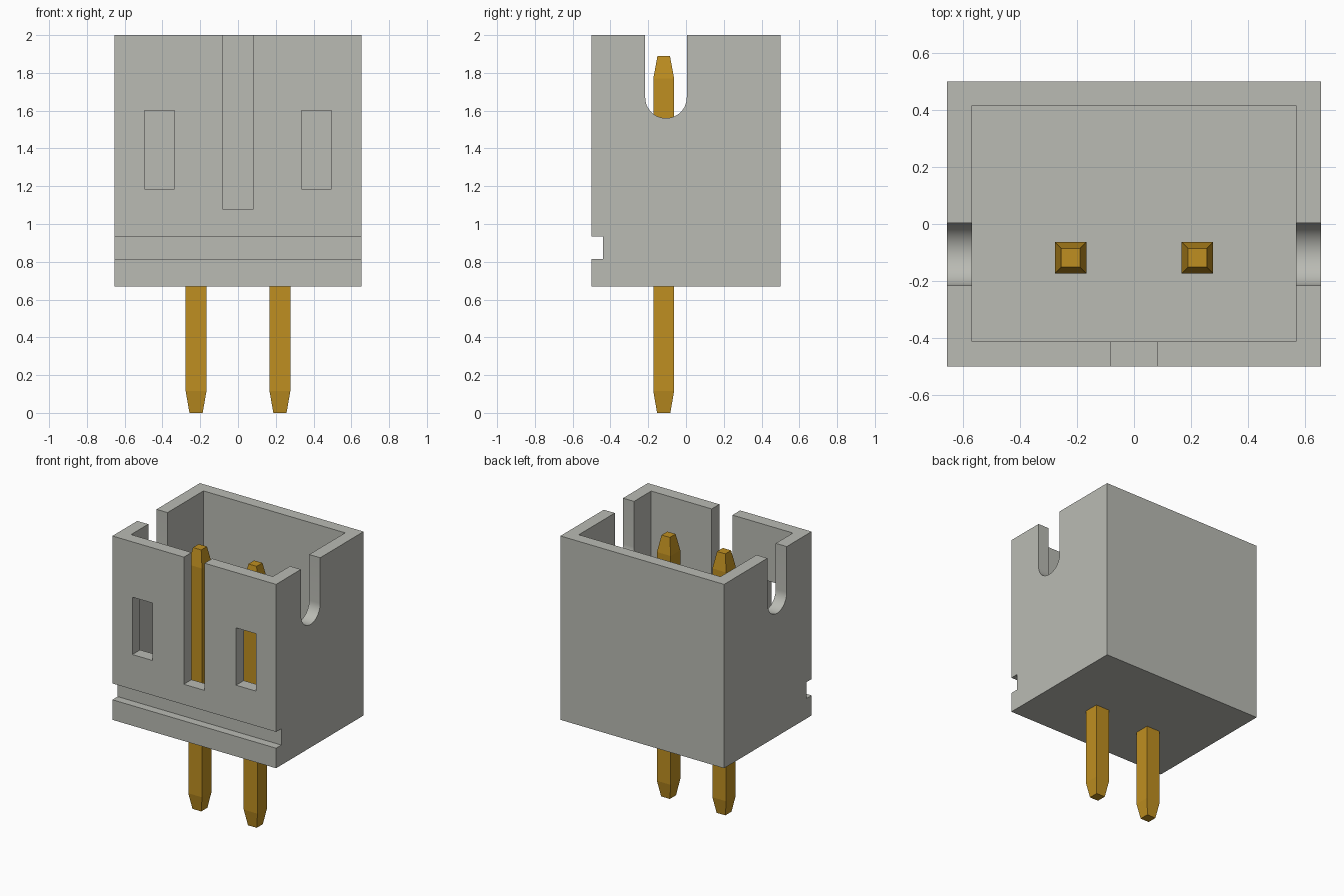
import bpy, bmesh, math
from mathutils import Vector

cube = bpy.data.objects.get("Cube")
if cube:
    bpy.data.objects.remove(cube, do_unlink=True)


def make_material(name, rgb, metallic=0.0):
    mat = bpy.data.materials.new(name)
    mat.use_nodes = True
    mat.diffuse_color = (*rgb, 1)
    mat.node_tree.nodes["Principled BSDF"].inputs["Base Color"].default_value = (*rgb, 1)
    return mat


grey = make_material("light grey plastic", (0.491, 0.497, 0.456))
gold = make_material("gold contact", (0.521, 0.275, 0.015))


def finish(name, bm, mat=None):
    bmesh.ops.recalc_face_normals(bm, faces=bm.faces)
    mesh = bpy.data.meshes.new(name)
    bm.to_mesh(mesh)
    bm.free()
    obj = bpy.data.objects.new(name, mesh)
    bpy.context.collection.objects.link(obj)
    if mat:
        mesh.materials.append(mat)
    return obj


def box(name, x, y, z, mat=None):
    """Box from (min, max) ranges."""
    bm = bmesh.new()
    bmesh.ops.create_cube(bm, size=1)
    for v in bm.verts:
        v.co = Vector(r[0] if c < 0 else r[1] for c, r in zip(v.co, (x, y, z)))
    return finish(name, bm, mat)


def u_slot(name, y, z, radius, top, half_length):
    """Round-bottomed slot running along x."""
    steps = 24
    arc = [math.pi * (1 + i / steps) for i in range(steps + 1)]
    profile = [(y + radius * math.cos(a), z + radius * math.sin(a)) for a in arc]
    profile += [(y + radius, top), (y - radius, top)]
    bm = bmesh.new()
    face = bm.faces.new([bm.verts.new((-half_length, py, pz)) for py, pz in profile])
    ext = bmesh.ops.extrude_face_region(bm, geom=[face])
    moved = [g for g in ext["geom"] if isinstance(g, bmesh.types.BMVert)]
    bmesh.ops.translate(bm, verts=moved, vec=(2 * half_length, 0, 0))
    return finish(name, bm)


# Housing shell with its cavity, front key slot, windows, groove and side slots
housing = box("housing", (-0.655, 0.655), (-0.5, 0.5), (0.67, 2.0), grey)
cutters = [
    box("cavity_cutter", (-0.567, 0.567), (-0.412, 0.415), (0.85, 2.2)),
    box("key_slot_cutter", (-0.083, 0.083), (-0.6, -0.3), (1.08, 2.2)),
    box("groove_cutter", (-0.8, 0.8), (-0.6, -0.44), (0.815, 0.933)),
    u_slot("side_slot_cutter", -0.106, 1.67, 0.11, 2.2, 0.8),
]
for side in (-1, 1):
    xs = sorted((side * 0.335, side * 0.495))
    cutters.append(box("window_cutter", xs, (-0.6, -0.3), (1.185, 1.6)))

bpy.context.view_layer.objects.active = housing
for cutter in cutters:
    cutter.hide_render = True
    mod = housing.modifiers.new("cut", "BOOLEAN")
    mod.operation = "DIFFERENCE"
    mod.solver = "EXACT"
    mod.object = cutter
    bpy.ops.object.modifier_apply(modifier=mod.name)
    bpy.data.objects.remove(cutter, do_unlink=True)

bpy.ops.object.select_all(action="DESELECT")
housing.select_set(True)
bpy.ops.object.shade_smooth_by_angle(angle=math.radians(30))

# Square contact pins, tapered at both ends
rings = [(0.0, 0.035), (0.115, 0.055), (1.77, 0.055), (1.89, 0.033)]
corners = [(-1, -1), (1, -1), (1, 1), (-1, 1)]
for side, label in ((-1, "right"), (1, "left")):
    bm = bmesh.new()
    loops = [[bm.verts.new((side * 0.222 + h * cx, -0.118 + h * cy, z)) for cx, cy in corners]
             for z, h in rings]
    for low, high in zip(loops, loops[1:]):
        for i in range(4):
            j = (i + 1) % 4
            bm.faces.new((low[i], low[j], high[j], high[i]))
    bm.faces.new(loops[0][::-1])
    bm.faces.new(loops[-1])
    finish("contact_pin_" + label, bm, gold)
